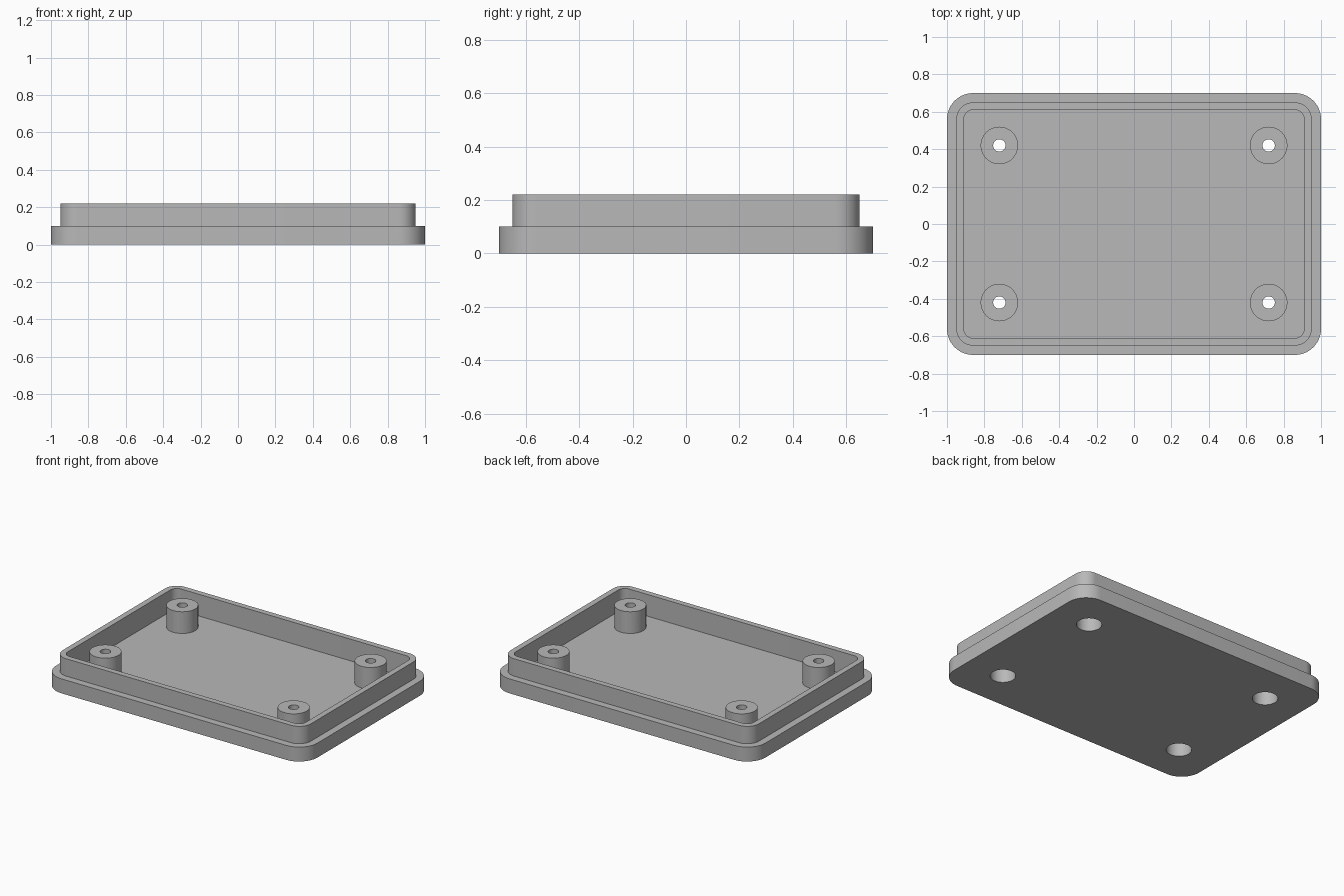
import bpy
import bmesh
from math import cos, sin, pi, radians

if "Cube" in bpy.data.objects:
    bpy.data.objects.remove(bpy.data.objects["Cube"], do_unlink=True)

FLOOR, STEP, TOP = 0.07, 0.10, 0.22
BOSS_X, BOSS_Y = 0.72, 0.42

grey = bpy.data.materials.new("plain grey")
grey.use_nodes = True
grey.diffuse_color = (0.48, 0.48, 0.48, 1)
grey.node_tree.nodes["Principled BSDF"].inputs["Base Color"].default_value = grey.diffuse_color


def rounded_loop(half_x, half_y, radius, z, cx=0, cy=0, steps=12):
    """Rounded rectangle outline; a circle when all three sizes match."""
    points = []
    for corner, (sx, sy) in enumerate([(1, 1), (-1, 1), (-1, -1), (1, -1)]):
        for i in range(steps + 1):
            a = (corner + i / steps) * pi / 2
            points.append((cx + sx * (half_x - radius) + radius * cos(a),
                           cy + sy * (half_y - radius) + radius * sin(a), z))
    return points


def loft(name, loops):
    """Skin a stack of outlines and cap both ends."""
    bm = bmesh.new()
    rings = [[bm.verts.new(p) for p in loop] for loop in loops]
    for low, high in zip(rings, rings[1:]):
        for i in range(len(low)):
            j = (i + 1) % len(low)
            bm.faces.new((low[i], low[j], high[j], high[i]))
    bm.faces.new(rings[0][::-1])
    bm.faces.new(rings[-1])
    bmesh.ops.remove_doubles(bm, verts=bm.verts, dist=1e-5)
    bmesh.ops.recalc_face_normals(bm, faces=bm.faces)
    mesh = bpy.data.meshes.new(name)
    bm.to_mesh(mesh)
    bm.free()
    mesh.materials.append(grey)
    obj = bpy.data.objects.new(name, mesh)
    bpy.context.collection.objects.link(obj)
    return obj


def lathe(name, cx, cy, profile):
    return loft(name, [rounded_loop(r, r, r, z, cx, cy) for r, z in profile])


def combine(target, tool, operation):
    """Apply a boolean and remove its helper."""
    tool.hide_render = True
    mod = target.modifiers.new(tool.name, 'BOOLEAN')
    mod.operation, mod.solver, mod.object = operation, 'EXACT', tool
    bpy.context.view_layer.objects.active = target
    bpy.ops.object.modifier_apply(modifier=mod.name)
    bpy.data.objects.remove(tool, do_unlink=True)


# Lid with a stepped outer edge and a hollow raised lip
lid = loft("enclosure_lid", [
    rounded_loop(1.0, 0.7, 0.14, 0),
    rounded_loop(1.0, 0.7, 0.14, STEP),
    rounded_loop(0.95, 0.65, 0.09, STEP),
    rounded_loop(0.95, 0.65, 0.09, TOP),
    rounded_loop(0.91, 0.61, 0.05, TOP),
    rounded_loop(0.91, 0.61, 0.05, FLOOR)])

# Four screw bosses, counterbored from below
for x in (-BOSS_X, BOSS_X):
    for y in (-BOSS_Y, BOSS_Y):
        boss = lathe("screw_boss", x, y, [(0.1, FLOOR - 0.03), (0.1, TOP)])
        combine(lid, boss, 'UNION')
        cutter = lathe("screw_hole", x, y,
                       [(0.08, -0.05), (0.08, 0.15), (0.033, 0.15), (0.033, TOP + 0.05)])
        combine(lid, cutter, 'DIFFERENCE')

# Smooth rounded walls with crisp edges
bpy.ops.object.select_all(action='DESELECT')
lid.select_set(True)
bpy.context.view_layer.objects.active = lid
bpy.ops.object.shade_smooth_by_angle(angle=radians(30))
